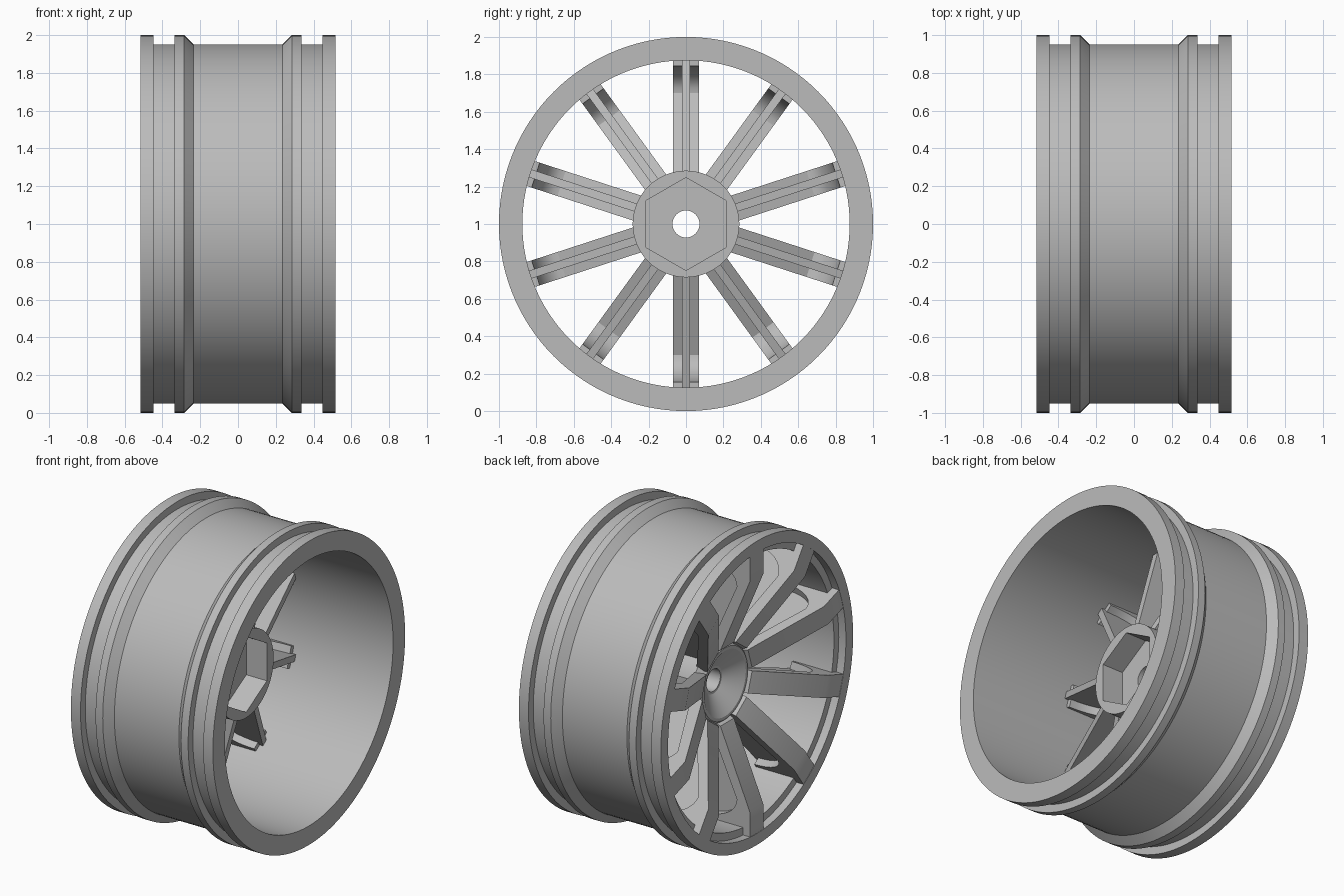
import bpy, bmesh, math

cube = bpy.data.objects.get("Cube")
if cube:
    bpy.data.objects.remove(cube)

SEGMENTS = 120
SPOKES = 10

metal = bpy.data.materials.new("grey_metal")
metal.use_nodes = True
GREY = (0.5, 0.5, 0.5, 1)
metal.diffuse_color = GREY
metal.node_tree.nodes["Principled BSDF"].inputs["Base Color"].default_value = GREY


def place(x, r, angle, side=0):
    """Wheel coordinates: along the axle, outward, round, and sideways."""
    s, c = math.sin(angle), math.cos(angle)
    return (x, r * s + side * c, 1 + r * c - side * s)


def finish(bm, name):
    bmesh.ops.recalc_face_normals(bm, faces=bm.faces)
    mesh = bpy.data.meshes.new(name)
    bm.to_mesh(mesh)
    bm.free()
    mesh.materials.append(metal)
    obj = bpy.data.objects.new(name, mesh)
    bpy.context.collection.objects.link(obj)
    bpy.ops.object.select_all(action="DESELECT")
    obj.select_set(True)
    bpy.context.view_layer.objects.active = obj
    bpy.ops.object.shade_smooth_by_angle(angle=math.radians(25))
    return obj


def lathe(name, profile):
    """Turn a closed (x, radius) profile; a radius may be a function of angle."""
    bm = bmesh.new()
    rings = []
    for i in range(SEGMENTS):
        a = math.tau * i / SEGMENTS
        rings.append([bm.verts.new(place(x, r(a) if callable(r) else r, a))
                      for x, r in profile])
    n = len(profile)
    for i, ring in enumerate(rings):
        after = rings[(i + 1) % SEGMENTS]
        for j in range(n):
            k = (j + 1) % n
            bm.faces.new((ring[j], ring[k], after[k], after[j]))
    return finish(bm, name)


def slab(name, profile, half_width, angle):
    """Extrude a closed (radius, x) side profile to both sides of a radial line."""
    bm = bmesh.new()
    left, right = ([bm.verts.new(place(x, r, angle, s)) for r, x in profile]
                   for s in (-half_width, half_width))
    bm.faces.new(left)
    bm.faces.new(right[::-1])
    for j in range(len(profile)):
        k = (j + 1) % len(profile)
        bm.faces.new((left[j], left[k], right[k], right[j]))
    return finish(bm, name)


# Rim: flanges, bead grooves, barrel and stepped front lip
half_outer = [(0.235, 0.95), (0.285, 1), (0.337, 1), (0.337, 0.95),
              (0.447, 0.95), (0.447, 1), (0.517, 1)]
rim = [(-x, r) for x, r in reversed(half_outer)] + half_outer
rim += [(0.517, 0.875), (-0.465, 0.875), (-0.465, 0.925), (-0.517, 0.925)]
lathe("rim", rim)


# Hub: hexagonal socket behind, dished face in front, axle hole through
def hexagon(a):
    return 0.215 / math.cos(a % (math.pi / 3) - math.pi / 6)


lathe("hub", [(-0.09, 0.072), (-0.09, hexagon), (0.06, hexagon), (0.06, 0.285),
              (-0.24, 0.285), (-0.285, 0.235), (-0.285, 0.215),
              (-0.2, 0.088), (-0.2, 0.072)])

# Spokes: a bent plate with a filleted root at the rim and a rib behind
fillet = [(0.70 + 0.145 * math.sin(t), -0.19 - 0.23 * math.cos(t))
          for t in (math.pi / 2 * i / 8 for i in range(9))]
plate = [(0.23, -0.255), (0.25, -0.30), (0.76, -0.515), (0.926, -0.515),
         (0.926, -0.44), (0.89, -0.44), (0.89, -0.19)]
plate += fillet[::-1] + [(0.23, -0.21)]
rib = [(0.26, -0.24), (0.72, -0.45), (0.89, -0.45), (0.89, -0.17), (0.26, 0.0)]
for i in range(SPOKES):
    turn = math.tau * i / SPOKES
    slab(f"spoke_plate_{i + 1}", plate, 0.07, turn)
    slab(f"spoke_rib_{i + 1}", rib, 0.022, turn)
